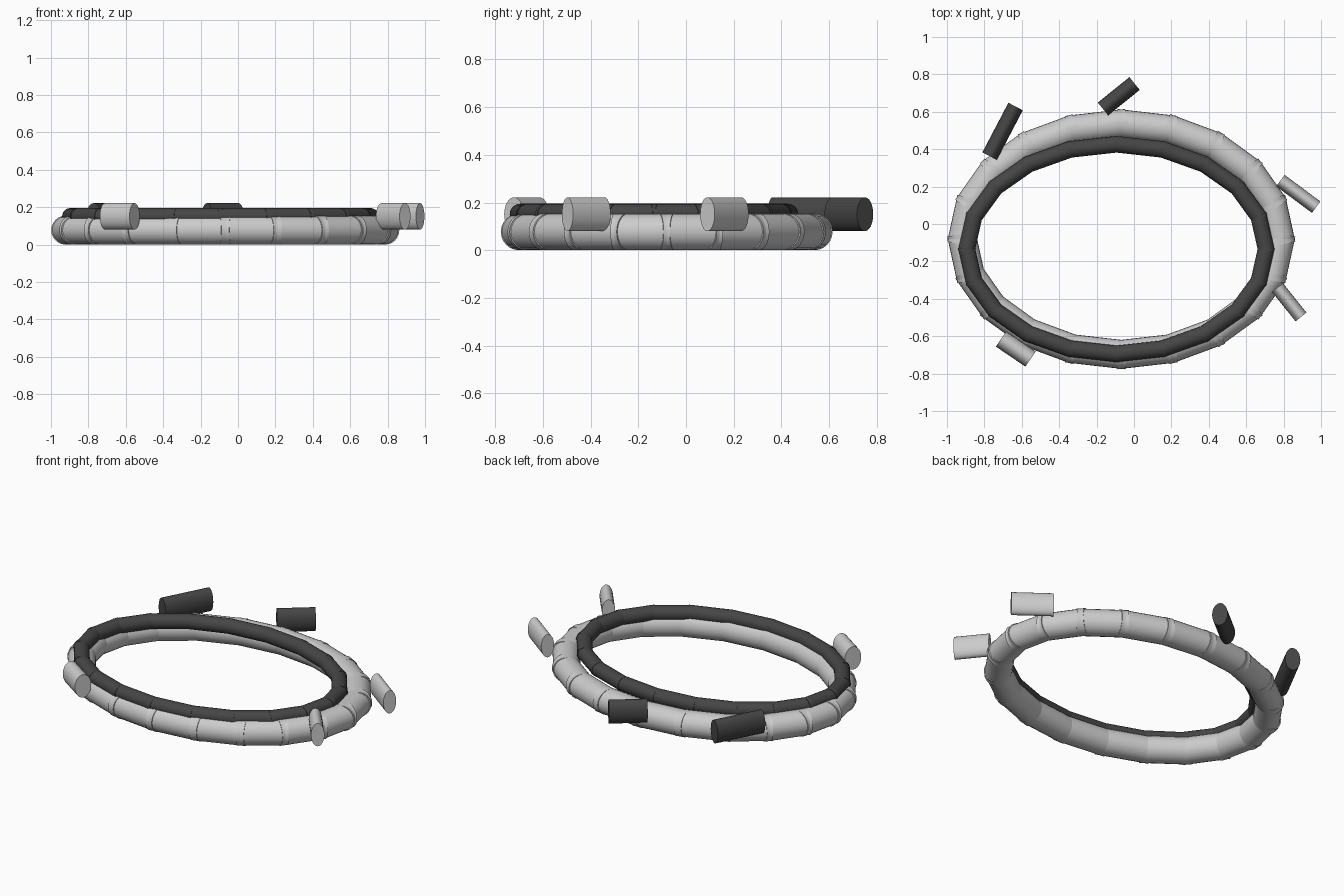
import bpy, bmesh
from math import sin, cos, pi
from mathutils import Vector, Matrix

if "Cube" in bpy.data.objects:
    bpy.data.objects.remove(bpy.data.objects["Cube"])


def material(name, v):
    m = bpy.data.materials.new(name)
    m.diffuse_color = (v, v, v, 1)
    m.use_nodes = True
    m.node_tree.nodes["Principled BSDF"].inputs["Base Color"].default_value = m.diffuse_color
    return m


def add_rod(bm, p, q, half_width, half_height, extra=0.0):
    # Capped cylinder from p to q, lying level, extended past both ends
    p, q = Vector(p), Vector(q)
    d = q - p
    axis = d.normalized()
    side = Vector((0, 0, 1)).cross(axis)
    up = axis.cross(side)
    rot = Matrix((side * half_width, up * half_height,
                  axis * (d.length + 2 * extra))).transposed().to_4x4()
    bmesh.ops.create_cone(bm, cap_ends=True, segments=24, radius1=1, radius2=1,
                          depth=1, matrix=Matrix.Translation((p + q) / 2) @ rot)


def finish(bm, name, mat=None):
    bmesh.ops.recalc_face_normals(bm, faces=bm.faces)
    me = bpy.data.meshes.new(name)
    bm.to_mesh(me)
    bm.free()
    ob = bpy.data.objects.new(name, me)
    bpy.context.collection.objects.link(ob)
    if mat:
        me.materials.append(mat)
    bpy.ops.object.select_all(action='DESELECT')
    ob.select_set(True)
    bpy.context.view_layer.objects.active = ob
    bpy.ops.object.shade_smooth_by_angle(angle=pi / 6)


def oval_ring(name, cx, cy, z, a, b, r, extra, mat=None, n=20):
    # Oval made of straight overlapping rods
    pts = [(cx + a * cos(2 * pi * i / n), cy + b * sin(2 * pi * i / n), z)
           for i in range(n)]
    bm = bmesh.new()
    for i in range(n):
        add_rod(bm, pts[i], pts[(i + 1) % n], r, r, extra)
    finish(bm, name, mat)


dark = material("dark", 0.06)

# Large lower ring and thin upper ring
oval_ring("outer_ring", -0.068, -0.081, 0.077, 0.849, 0.616, 0.077, 0.03)
oval_ring("inner_ring", -0.094, -0.134, 0.151, 0.800, 0.560, 0.044, 0.015, dark)

# Loose twigs around the rim: start xy, end xy, width, material
twigs = [
    ((-0.772, 0.363), (-0.633, 0.628), 0.087, dark),
    ((-0.166, 0.615), (0.003, 0.751), 0.088, dark),
    ((0.783, 0.232), (0.974, 0.090), 0.076, None),
    ((-0.711, -0.615), (-0.553, -0.722), 0.098, None),
    ((0.767, -0.340), (0.893, -0.497), 0.075, None),
]
for i, (s, e, w, mat) in enumerate(twigs):
    bm = bmesh.new()
    add_rod(bm, (*s, 0.151), (*e, 0.151), w / 2, 0.071)
    finish(bm, f"twig_{i + 1}", mat)
